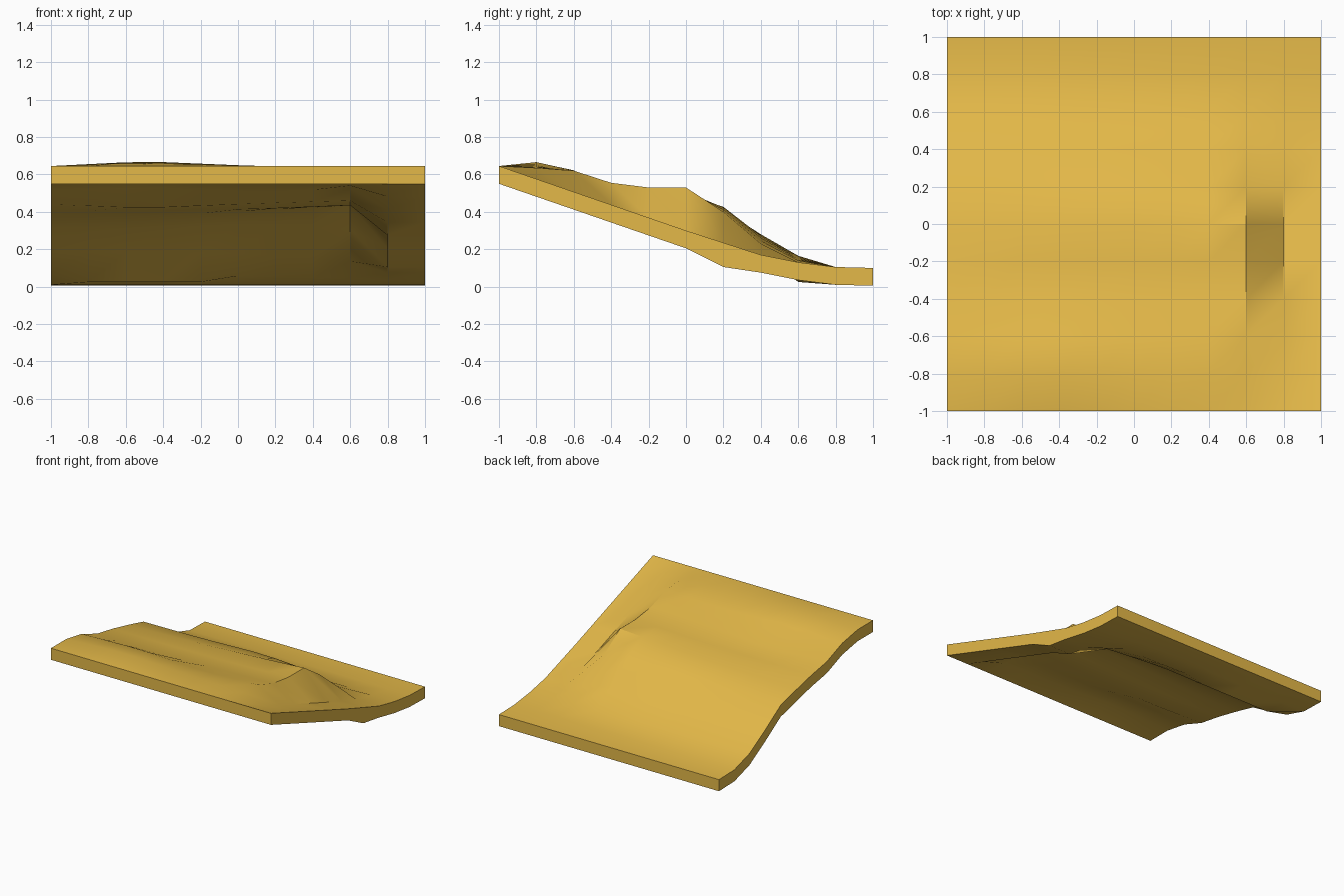
import bpy, bmesh

if "Cube" in bpy.data.objects:
    bpy.data.objects.remove(bpy.data.objects["Cube"])

# Height profiles along y (front to back, 0.2 apart) at chosen x stations
PROFILES = [
    (-1.0, [.645, .645, .61, .535, .50, .455, .405, .28, .165, .105, .10]),
    (-0.5, [.645, .670, .625, .515, .50, .47, .41, .28, .165, .105, .10]),
    (0.1, [.645, .645, .60, .54, .51, .50, .43, .27, .15, .105, .10]),
    (0.6, [.645, .635, .62, .555, .53, .53, .40, .23, .14, .105, .10]),
    (0.8, [.645, .576, .507, .438, .369, .30, .235, .17, .13, .105, .10]),
    (1.0, [.645, .576, .507, .438, .369, .30, .235, .17, .13, .105, .10]),
]
N = 10


def top_height(x, j):
    for (x0, a), (x1, b) in zip(PROFILES, PROFILES[1:]):
        if x <= x1 + 1e-6:
            t = (x - x0) / (x1 - x0)
            return a[j] * (1 - t) + b[j] * t


def underside(x, j):
    z = top_height(x, j) - .095
    if j == 6 and x > .7:          # kink below the flat side strip
        z = .105
    if j == 8 and -.9 < x < -.1:   # sag near the back
        z = .025
    return max(z, 0)


# Terrain slab: two height sheets joined by walls
bm = bmesh.new()


def sheet(height, flip):
    rows = [[bm.verts.new((-1 + .2 * i, -1 + .2 * j, height(-1 + .2 * i, j)))
             for j in range(N + 1)] for i in range(N + 1)]
    for i in range(N):
        for j in range(N):
            q = [rows[i][j], rows[i + 1][j], rows[i + 1][j + 1], rows[i][j + 1]]
            bm.faces.new(q[::-1] if flip else q)
    return rows


def rim(r):
    return ([r[i][0] for i in range(N)] + [r[N][j] for j in range(N)]
            + [r[i][N] for i in range(N, 0, -1)] + [r[0][j] for j in range(N, 0, -1)])


upper, lower = rim(sheet(top_height, False)), rim(sheet(underside, True))
for k in range(len(upper)):
    n = (k + 1) % len(upper)
    bm.faces.new((lower[k], lower[n], upper[n], upper[k]))
bmesh.ops.recalc_face_normals(bm, faces=bm.faces)

mesh = bpy.data.meshes.new("terrain_slab")
bm.to_mesh(mesh)
bm.free()
slab = bpy.data.objects.new("terrain_slab", mesh)
bpy.context.collection.objects.link(slab)

# Sand colour and smooth shading with sharp borders
sand = bpy.data.materials.new("sand")
sand.diffuse_color = (.77, .48, .065, 1)
sand.use_nodes = True
sand.node_tree.nodes["Principled BSDF"].inputs["Base Color"].default_value = sand.diffuse_color
mesh.materials.append(sand)
bpy.context.view_layer.objects.active = slab
slab.select_set(True)
bpy.ops.object.shade_smooth_by_angle(angle=.52)
